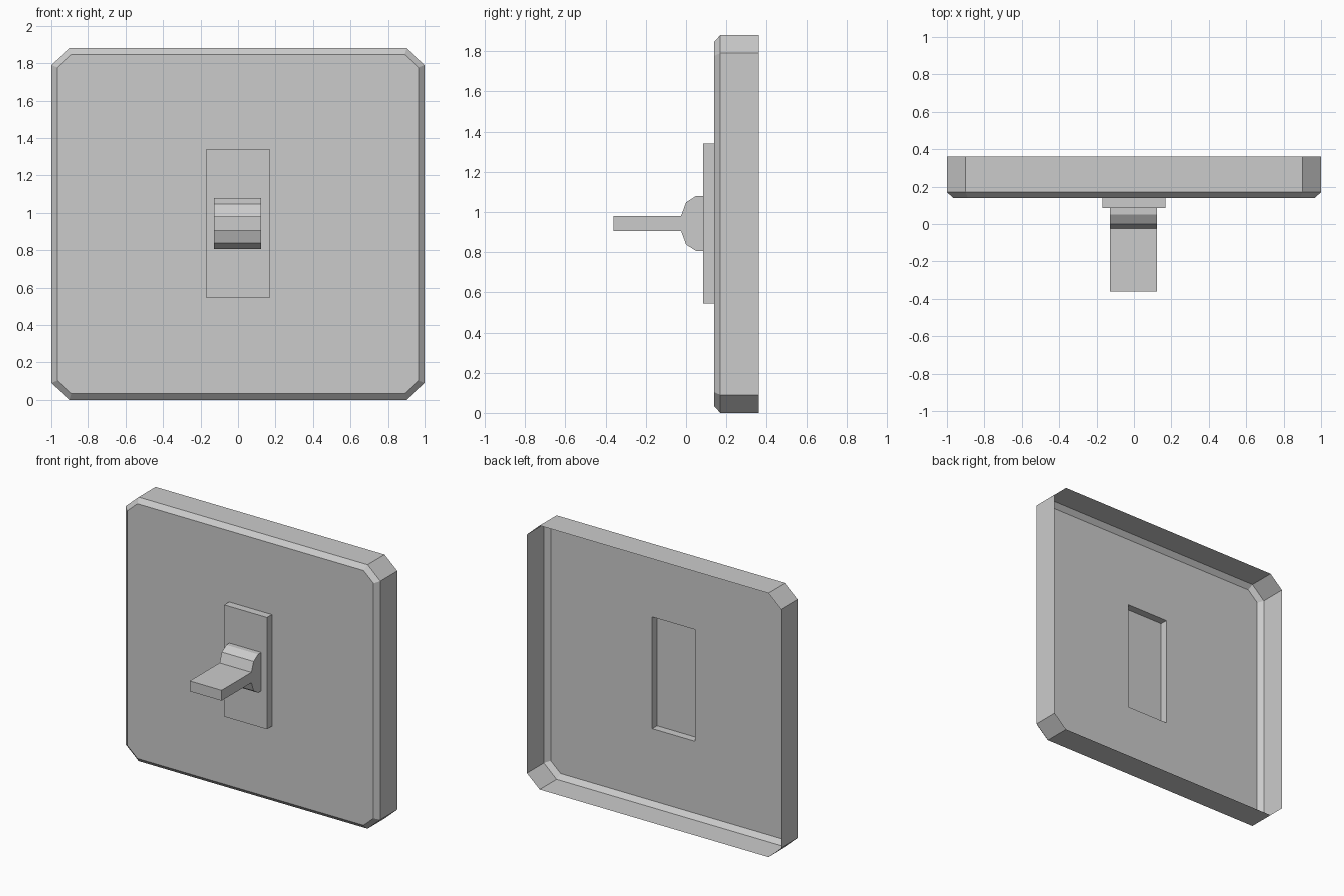
import bpy, bmesh

if "Cube" in bpy.data.objects:
    bpy.data.objects.remove(bpy.data.objects["Cube"])

MID = 0.94  # plate centre height


def finish(name, bm):
    bmesh.ops.recalc_face_normals(bm, faces=bm.faces)
    mesh = bpy.data.meshes.new(name)
    bm.to_mesh(mesh)
    bm.free()
    obj = bpy.data.objects.new(name, mesh)
    bpy.context.collection.objects.link(obj)
    return obj


def octagon(w, h, cx, cz):
    # rectangle outline with cut corners, counter-clockwise in x/z
    q = [(w, h - cz), (w - cx, h)]
    q += [(-x, z) for x, z in reversed(q)]
    return q + [(-x, -z) for x, z in q]


def ring(bm, outline, y, cz):
    return [bm.verts.new((x, y, z + cz)) for x, z in outline]


def skin(bm, a, b):
    n = len(a)
    for i in range(n):
        j = (i + 1) % n
        bm.faces.new((a[i], a[j], b[j], b[i]))


def loop_edges(bm, r):
    pairs = zip(r, r[1:] + r[:1])
    return [bm.edges.get(p) or bm.edges.new(p) for p in pairs]


# Wall plate: open-backed shell with bevelled rim and a hollow raised panel
bm = bmesh.new()
outer = octagon(1.0, MID, 0.10, 0.09)
back = ring(bm, outer, 0.36, MID)
rim = ring(bm, outer, 0.17, MID)
front = ring(bm, octagon(0.967, 0.907, 0.078, 0.07), 0.14, MID)
skin(bm, back, rim)
skin(bm, rim, front)
rect = [(0.168, -0.398), (0.168, 0.398), (-0.168, 0.398), (-0.168, -0.398)]
base = ring(bm, rect, 0.14, 0.943)
top = ring(bm, rect, 0.085, 0.943)
skin(bm, base, top)
bm.faces.new(top)
bmesh.ops.triangle_fill(bm, edges=loop_edges(bm, front) + loop_edges(bm, base),
                        use_beauty=True, normal=(0, -1, 0))
finish("wall_plate", bm)

# Toggle lever: side profile extruded across x
profile = [(0.085, 1.08), (0.05, 1.08), (0.0, 1.048), (-0.025, 0.98), (-0.36, 0.98),
           (-0.36, 0.906), (-0.025, 0.906), (0.0, 0.838), (0.05, 0.806), (0.085, 0.806)]
bm = bmesh.new()
sides = [[bm.verts.new((x, y, z)) for y, z in profile] for x in (-0.127, 0.123)]
skin(bm, *sides)
for s in sides:
    bm.faces.new(s)
finish("toggle_lever", bm)
